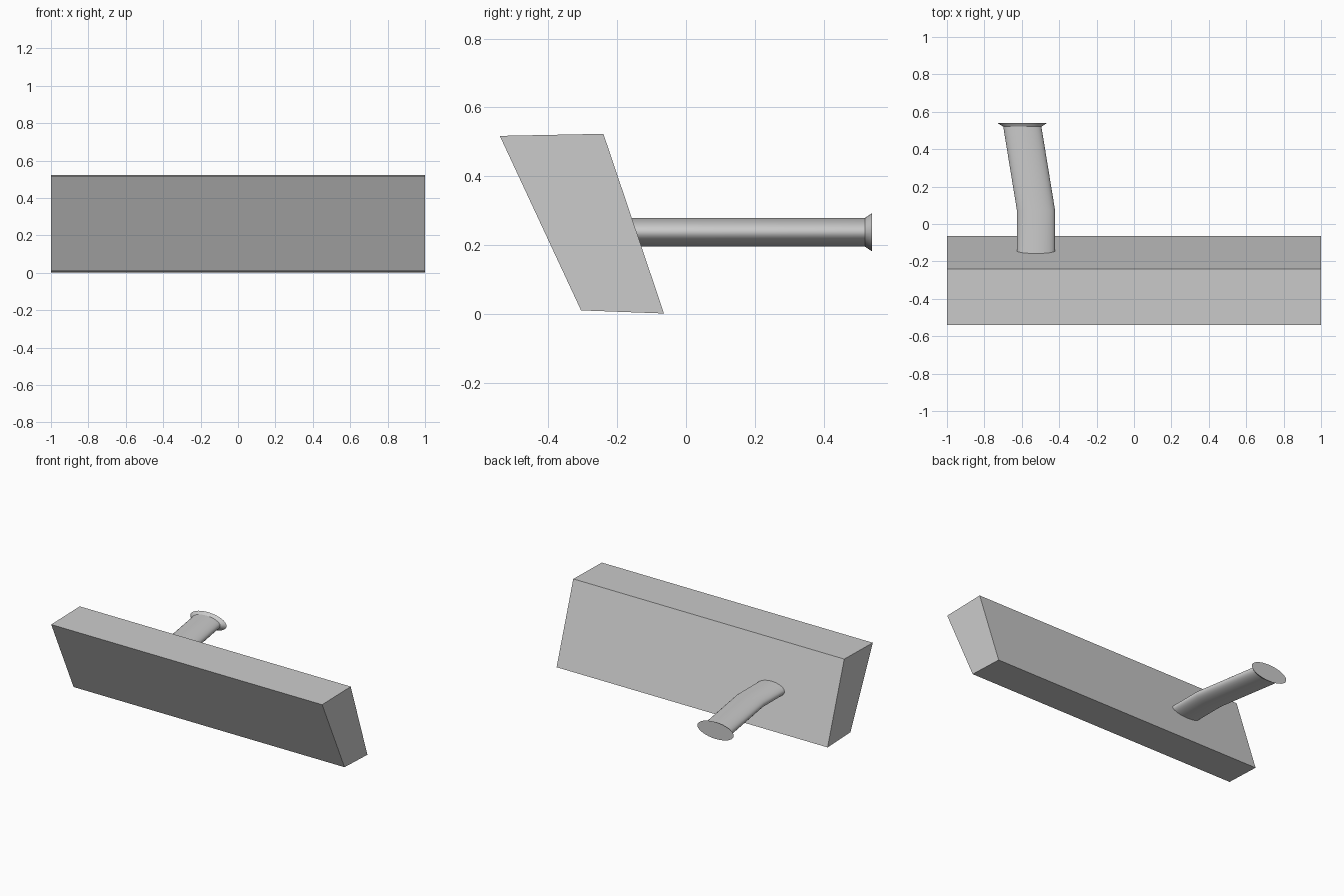
import bpy, bmesh
from math import cos, sin, pi

if "Cube" in bpy.data.objects:
    bpy.data.objects.remove(bpy.data.objects["Cube"])


def loft(name, rings, smooth=False):
    """Skin a list of equal-sized point rings and cap both ends."""
    bm = bmesh.new()
    loops = [[bm.verts.new(p) for p in ring] for ring in rings]
    n = len(loops[0])
    for a, b in zip(loops, loops[1:]):
        for i in range(n):
            j = (i + 1) % n
            bm.faces.new((a[i], a[j], b[j], b[i]))
    bm.faces.new(loops[0])
    bm.faces.new(loops[-1])
    bmesh.ops.recalc_face_normals(bm, faces=bm.faces)
    mesh = bpy.data.meshes.new(name)
    bm.to_mesh(mesh)
    bm.free()
    obj = bpy.data.objects.new(name, mesh)
    bpy.context.collection.objects.link(obj)
    if smooth:
        bpy.ops.object.select_all(action='DESELECT')
        bpy.context.view_layer.objects.active = obj
        obj.select_set(True)
        bpy.ops.object.shade_smooth_by_angle(angle=pi / 6)
    return obj


def ellipse(x, y, rx, rz, sides=32, z=0.237):
    return [(x + rx * cos(2 * pi * i / sides), y, z + rz * sin(2 * pi * i / sides))
            for i in range(sides)]


# Leaning slab: side profile (y, z) extruded along x
profile = [(-0.541, 0.517), (-0.24, 0.523), (-0.064, 0.001), (-0.305, 0.01)]
loft("slanted_panel", [[(x, y, z) for y, z in profile] for x in (-1, 1)])

# Bent oval stem with a flared end: centre x, y, half width, half height
stem = [(-0.524, -0.2, 0.102, 0.042),
        (-0.524, 0.073, 0.102, 0.042),
        (-0.597, 0.52, 0.102, 0.042),
        (-0.597, 0.541, 0.134, 0.056)]
loft("flared_stem", [ellipse(*s) for s in stem], smooth=True)
